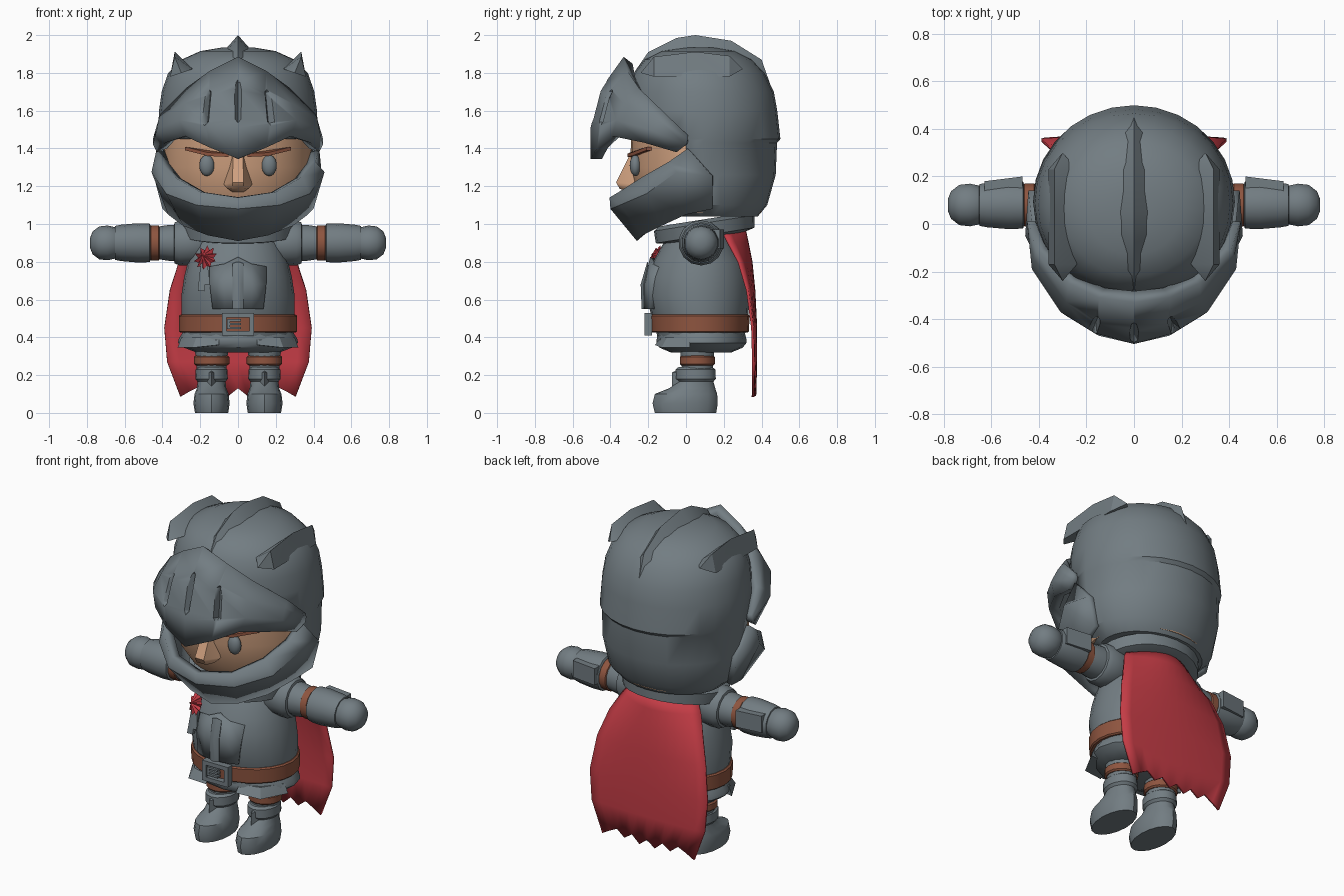
import bpy, bmesh, math
from math import sin, cos, pi, radians
from mathutils import Matrix, Vector

if "Cube" in bpy.data.objects:
    bpy.data.objects.remove(bpy.data.objects["Cube"], do_unlink=True)


def material(name, rgb):
    mat = bpy.data.materials.new(name)
    mat.use_nodes = True
    mat.diffuse_color = (*rgb, 1)
    mat.node_tree.nodes["Principled BSDF"].inputs["Base Color"].default_value = (*rgb, 1)
    return mat


steel = material("steel grey", (.17, .205, .225))
skin = material("skin", (.62, .35, .21))
leather = material("leather brown", (.27, .09, .05))
red = material("cloth red", (.55, .045, .06))


def finish(name, bm, mat, mirror=False, thick=0, offset=-1, fix=True, angle=35):
    """Turn a bmesh into a shaded object with its usual modifiers."""
    if fix:
        bmesh.ops.recalc_face_normals(bm, faces=bm.faces[:])
    mesh = bpy.data.meshes.new(name)
    bm.to_mesh(mesh)
    bm.free()
    obj = bpy.data.objects.new(name, mesh)
    bpy.context.collection.objects.link(obj)
    mesh.materials.append(mat)
    bpy.ops.object.select_all(action='DESELECT')
    obj.select_set(True)
    bpy.context.view_layer.objects.active = obj
    bpy.ops.object.shade_smooth_by_angle(angle=radians(angle))
    if thick:
        mod = obj.modifiers.new("thickness", 'SOLIDIFY')
        mod.thickness, mod.offset = thick, offset
    if mirror:
        obj.modifiers.new("mirror", 'MIRROR')
    return obj


def loft(name, mat, rings, segs=24, place=None, mirror=False, window=None, thick=0):
    """Stack ellipses given as (height, half width, front y, back y)."""
    bm = bmesh.new()
    loops = []
    for t, w, front, back in rings:
        mid, half = (front + back) / 2, (back - front) / 2
        loops.append([bm.verts.new((w * cos(2 * pi * i / segs),
                                    mid + half * sin(2 * pi * i / segs), t))
                      for i in range(segs)])
    for a, b in zip(loops, loops[1:]):
        for i in range(segs):
            j = (i + 1) % segs
            bm.faces.new((a[i], a[j], b[j], b[i]))
    bm.faces.new(loops[0])
    bm.faces.new(loops[-1])
    bmesh.ops.recalc_face_normals(bm, faces=bm.faces[:])
    if window:
        gone = [f for f in bm.faces if window(f.calc_center_median())]
        bmesh.ops.delete(bm, geom=gone, context='FACES')
    if place:
        bm.transform(place)
    return finish(name, bm, mat, mirror, thick, fix=not window)


def sheet(name, mat, rows, thick, offset=-1, angle=35):
    """Curved plate from rows of right-half points, mirrored at the middle."""
    bm = bmesh.new()
    grid = [[bm.verts.new(p) for p in
             [(-x, y, z) for x, y, z in reversed(row[1:])] + list(row)] for row in rows]
    for a, b in zip(grid, grid[1:]):
        for i in range(len(a) - 1):
            bm.faces.new((a[i], b[i], b[i + 1], a[i + 1]))
    return finish(name, bm, mat, False, thick, offset, False, angle)


def hull(name, mat, *groups, mirror=False, angle=30):
    """Convex solid around each group of points."""
    bm = bmesh.new()
    for points in groups:
        verts = [bm.verts.new(p) for p in points]
        bmesh.ops.convex_hull(bm, input=verts)
    return finish(name, bm, mat, mirror, angle=angle)


def box(center, size):
    return [Vector(center) + Vector((sx * size[0], sy * size[1], sz * size[2])) / 2
            for sx in (-1, 1) for sy in (-1, 1) for sz in (-1, 1)]


def gem(center, width, length, depth, tilt=0, turn=0):
    """Long hexagon with a raised ridge pointing along +y."""
    spin = Matrix.Rotation(radians(turn), 3, 'Z') @ Matrix.Rotation(radians(tilt), 3, 'X')
    k = length * .65
    flat = [(x, -.03, z) for x in (-width, width) for z in (-k, k)]
    flat += [(0, -.03, -length), (0, -.03, length), (0, depth, -k), (0, depth, k)]
    return [Vector(center) + spin @ Vector(p) for p in flat]


# Head and face
loft("head", skin, [(1.06, .33, -.2, .4), (1.15, .375, -.26, .42), (1.3, .395, -.295, .44),
                    (1.5, .39, -.29, .44), (1.56, .35, -.2, .4)], 32)
hull("nose", skin, [(s * x, y, z) for s in (-1, 1) for x, y, z in
                    ((.025, -.29, 1.38), (.075, -.27, 1.21), (.06, -.31, 1.19),
                     (.03, -.37, 1.22), (.03, -.35, 1.185), (.03, -.27, 1.17))], angle=50)
bm = bmesh.new()
bmesh.ops.create_uvsphere(bm, u_segments=16, v_segments=10, radius=1, matrix=Matrix.Translation(
    (.165, -.268, 1.31)) @ Matrix.Diagonal((.04, .03, .056, 1)))
finish("eyes", bm, steel, mirror=True)
hull("eyebrows", leather, [(x, y + d, z + h) for d in (-.02, .02) for h in (0, .018)
                           for x, y, z in ((.05, -.29, 1.355), (.16, -.268, 1.36), (.28, -.19, 1.39))],
     mirror=True)

# Helmet shell with an open face and a stepped back plate
loft("helmet_shell", steel,
     [(1.04, .31, -.1, .38), (1.1, .38, -.2, .43), (1.26, .415, -.29, .475),
      (1.43, .42, -.31, .482), (1.45, .425, -.31, .5), (1.6, .418, -.31, .483),
      (1.7, .404, -.305, .465), (1.8, .37, -.275, .415), (1.87, .3, -.22, .35),
      (1.915, .2, -.13, .26), (1.935, .08, 0, .15)], 28,
     window=lambda c: c.y < 0 and 1.1 < c.z < 1.5, thick=.015)

# Crests along the dome
ridge = ((-.29, 1.78), (-.2, 1.91), (-.05, 1.985), (.05, 2), (.24, 1.97), (.4, 1.87), (.46, 1.7))
hull("middle_crest", steel, [(0, y, z) for y, z in ridge] +
     [(s * .075, y * .92, z - .085) for y, z in ridge[1:-1] for s in (-1, 1)])
hull("side_crests", steel, [(.335, -.17, 1.885), (.335, .05, 1.912), (.335, .23, 1.89),
                            (.3, -.24, 1.8), (.3, .3, 1.82)] +
     [(x, y, z) for x, z in ((.24, 1.82), (.36, 1.78)) for y in (-.17, .23)], mirror=True)

# Raised visor with grooves
visor = sheet("visor", steel, [
    [(0, -.33, 1.885), (.15, -.31, 1.81), (.275, -.25, 1.72), (.41, -.11, 1.585), (.445, .01, 1.47)],
    [(0, -.455, 1.71), (.15, -.42, 1.68), (.285, -.33, 1.64), (.42, -.15, 1.555), (.45, .01, 1.45)],
    [(0, -.505, 1.51), (.165, -.46, 1.53), (.31, -.37, 1.55), (.43, -.19, 1.5), (.45, 0, 1.42)],
    [(0, -.505, 1.345), (.15, -.47, 1.405), (.28, -.39, 1.465), (.385, -.22, 1.43), (.43, -.05, 1.38)],
], .06)
cutter = hull("visor_cutter", steel, gem((0, -.478, 1.66), .045, .16, .045, -17),
              gem((.17, -.435, 1.625), .04, .13, .045, -14, 22),
              gem((-.17, -.435, 1.625), .04, .13, .045, -14, -22))
cutter.hide_render = True
cutter.hide_set(True)
cut = visor.modifiers.new("grooves", 'BOOLEAN')
cut.operation, cut.object, cut.solver = 'DIFFERENCE', cutter, 'EXACT'

# Chin guard
sheet("chin_guard", steel, [
    [(0, -.405, 1.14), (.2, -.355, 1.17), (.34, -.23, 1.25), (.41, -.09, 1.33), (.43, .01, 1.4)],
    [(0, -.4, 1.08), (.22, -.35, 1.1), (.38, -.21, 1.16), (.458, -.05, 1.275), (.445, .14, 1.25)],
    [(0, -.26, .91), (.16, -.23, .94), (.29, -.13, .99), (.37, 0, 1.05), (.4, .14, 1.08)],
], .055)

# Collar, torso, belt and skirt
loft("collar", steel, [(-.06, .25, -.2, .2), (-.045, .3, -.27, .26), (.02, .31, -.27, .27),
                       (.04, .27, -.24, .24)],
     place=Matrix.Translation((0, .1, .985)) @ Matrix.Rotation(radians(9), 4, 'X'))
loft("torso", steel, [(.4, .29, -.15, .31), (.52, .3, -.185, .33), (.62, .3, -.21, .335),
                      (.72, .285, -.2, .33), (.8, .265, -.175, .31), (.88, .235, -.13, .26),
                      (.97, .19, -.08, .22)])
loft("skirt", steel, [(.32, .22, -.08, .24), (.345, .285, -.14, .3), (.37, .318, -.155, .32),
                      (.39, .315, -.155, .32), (.43, .29, -.15, .31)], 16)
hull("skirt_plates", steel, [(.1, -.165, .36), (.1, -.13, .4), (.24, -.13, .345), (.22, -.1, .4),
                             (.32, .02, .345), (.3, .02, .4), (.16, 0, .35)], mirror=True)
loft("belt", leather, [(.425, .305, -.18, .325), (.432, .313, -.188, .333),
                       (.513, .313, -.193, .337), (.52, .305, -.185, .33)])
hull("buckle", steel, *[box((s * .073, -.2, .47), (.026, .04, .12)) for s in (-1, 1)],
     *[box((0, -.2, .47 + s * .048), (.16, .04, .024)) for s in (-1, 1)],
     *[box((-.02, -.2, z), (.07, .03, .012)) for z in (.45, .47, .49)],
     box((-.05, -.2, .47), (.014, .03, .05)))

# Chest plate with a middle ridge
sheet("chest_plate", steel, [
    [(0, -.19, .825), (.07, -.18, .79), (.15, -.15, .775)],
    [(0, -.225, .68), (.075, -.215, .68), (.15, -.185, .68)],
    [(0, -.222, .55), (.07, -.215, .55), (.135, -.19, .55)]], .04)
hull("chest_ridge", steel, [(s * x, y, z) for s in (-1, 1) for x, y, z in (
    (.03, -.2, .79), (.03, -.225, .68), (.03, -.222, .55), (.008, -.205, .8), (.008, -.24, .68),
    (.008, -.235, .55))])

# Rosette with ribbon tails
bm = bmesh.new()
count = 20
tips = [bm.verts.new(((.068 if i % 2 else .046) * cos(2 * pi * i / count), -.008 * (i % 2),
                      (.068 if i % 2 else .046) * sin(2 * pi * i / count))) for i in range(count)]
apex, base = bm.verts.new((0, -.04, 0)), bm.verts.new((0, .03, 0))
for i in range(count):
    bm.faces.new((tips[i - 1], tips[i], apex))
    bm.faces.new((tips[i], tips[i - 1], base))
bm.transform(Matrix.Translation((-.17, -.15, .82)) @ Matrix.Rotation(radians(-28), 4, 'Z')
             @ Matrix.Rotation(radians(-20), 4, 'X'))
finish("rosette", bm, red, angle=10)
hull("ribbon_tails", steel, *[[(x + dx, y + dy, z) for dx in (-.018, .018) for dy in (-.012, .012)
                               for x, y, z in ((-.18, -.15, .79), (tail, -.17, low))]
                              for tail, low in ((-.195, .645), (-.165, .68))])

# Arms built upright, then laid out along x
along = Matrix.Translation((0, .08, .9)) @ Matrix.Rotation(radians(90), 4, 'Y')


def arm(name, mat, profile, segs=14):
    loft(name, mat, [(t, r, -r, r) for t, r in profile], segs, along, True)


arm("shoulders", steel, [(.14, .08), (.2, .118), (.31, .12), (.335, .108), (.34, .09)])
arm("upper_arms", steel, [(.3, .095), (.36, .096), (.43, .085)])
arm("arm_straps", leather, [(.415, .085), (.42, .093), (.46, .093), (.468, .085)])
arm("forearms", steel, [(.46, .085), (.468, .102), (.53, .104), (.62, .096), (.65, .09), (.655, .07)])
arm("hands", steel, [(.62, .06), (.645, .082), (.69, .092), (.735, .087), (.77, .06), (.784, .025)])
hull("forearm_guards", steel, [(x, y, z) for z in (.87, .97) for x, y in
                               ((.47, .2), (.63, .18), (.47, .13), (.63, .13))], mirror=True)

# Legs and boots
side = Matrix.Translation((.14, 0, 0))
loft("legs", steel, [(.2, .075, -.02, .14), (.4, .095, -.04, .16)], 14, side, True)
loft("leg_straps", leather, [(.252, .085, -.025, .145), (.26, .094, -.033, .153),
                             (.296, .094, -.033, .153), (.303, .085, -.025, .145)], 16, side, True)
loft("boots", steel, [(0, .088, -.165, .16), (.05, .096, -.177, .168), (.1, .09, -.165, .165),
                      (.13, .078, -.09, .155), (.165, .074, -.04, .145), (.18, .086, -.055, .158),
                      (.23, .084, -.055, .155), (.242, .07, -.04, .14)], 16, side, True)
hull("boot_guards", steel, gem((.14, -.045, .165), .035, .075, .03, 0, 180), mirror=True)

# Cape with a ragged hem
steps, ragged = 6, (.03, -.01, .035, 0, .04, .015, -.015)
rows = []
for z, w, mid, edge in ((.97, .21, .31, .19), (.9, .26, .325, .225), (.8, .31, .345, .28),
                        (.65, .36, .36, .325), (.45, .39, .37, .352), (.27, .375, .37, .357),
                        (.1, .305, .365, .355)):
    rows.append([(w * i / steps, mid + (edge - mid) * (i / steps) ** 2,
                  z + (ragged[i] if z < .2 else 0)) for i in range(steps + 1)])
sheet("cape", red, rows, .014, 0, 45)
